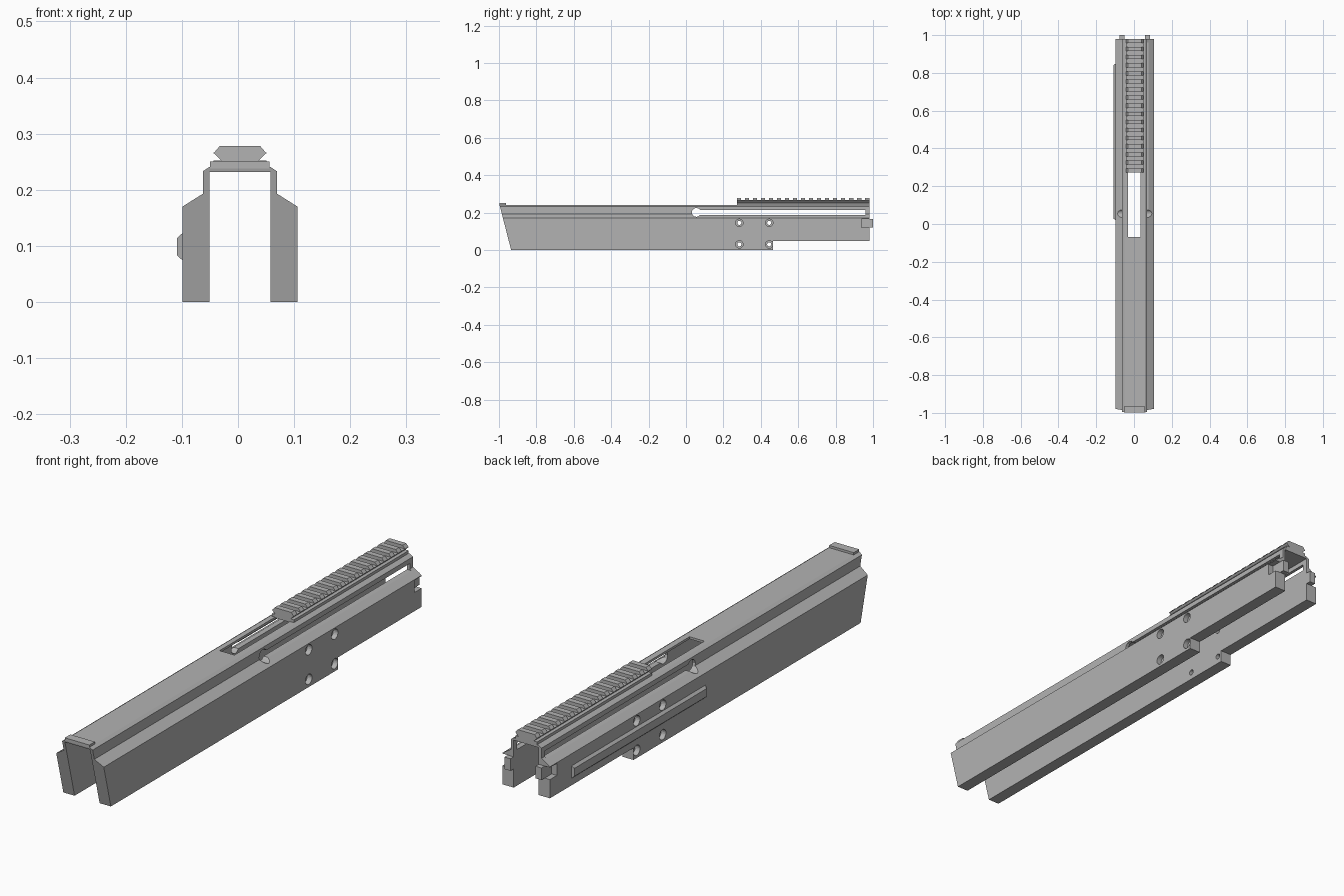
import bpy, bmesh, math
from mathutils import Vector, Matrix

if "Cube" in bpy.data.objects:
    bpy.data.objects.remove(bpy.data.objects["Cube"])

CX = 0.0035  # centre plane of the housing

grey = bpy.data.materials.new("plain grey")
grey.use_nodes = True
grey.diffuse_color = (0.45, 0.45, 0.45, 1)
grey.node_tree.nodes["Principled BSDF"].inputs["Base Color"].default_value = (0.45, 0.45, 0.45, 1)


def add_object(name, bm):
    bmesh.ops.recalc_face_normals(bm, faces=bm.faces)
    mesh = bpy.data.meshes.new(name)
    bm.to_mesh(mesh)
    bm.free()
    mesh.materials.append(grey)
    obj = bpy.data.objects.new(name, mesh)
    bpy.context.collection.objects.link(obj)
    return obj


def extrude_y(name, profile, y0, y1):
    """Sweep a closed (x, z) profile along y."""
    bm = bmesh.new()
    face = bm.faces.new([bm.verts.new((CX + x, y0, z)) for x, z in profile])
    ret = bmesh.ops.extrude_face_region(bm, geom=[face])
    verts = [v for v in ret["geom"] if isinstance(v, bmesh.types.BMVert)]
    bmesh.ops.translate(bm, verts=verts, vec=(0, y1 - y0, 0))
    return add_object(name, bm)


def box(name, x0, x1, y0, y1, z0, z1):
    return extrude_y(name, [(x0, z0), (x1, z0), (x1, z1), (x0, z1)], y0, y1)


def rod_x(name, x0, x1, y, z, r, sides=20):
    bm = bmesh.new()
    place = Matrix.Translation((CX + (x0 + x1) / 2, y, z)) @ Matrix.Rotation(math.pi / 2, 4, "Y")
    bmesh.ops.create_cone(bm, cap_ends=True, segments=sides, radius1=r, radius2=r,
                          depth=abs(x1 - x0), matrix=place)
    return add_object(name, bm)


def cut(target, cutters):
    """Subtract the cutters, bake the result and discard them."""
    for c in cutters:
        mod = target.modifiers.new("cut", "BOOLEAN")
        mod.operation = "DIFFERENCE"
        mod.solver = "EXACT"
        mod.object = c
    graph = bpy.context.evaluated_depsgraph_get()
    baked = bpy.data.meshes.new_from_object(target.evaluated_get(graph))
    target.modifiers.clear()
    target.data = baked
    for c in cutters:
        bpy.data.objects.remove(c)


# Channel-shaped housing
half = [(0.054, 0.232), (0.054, 0), (0.1025, 0), (0.1025, 0.17),
        (0.066, 0.193), (0.066, 0.233), (0.054, 0.241)]
profile = half + [(-x, z) for x, z in reversed(half)]
housing = extrude_y("housing", profile, -1.1, 0.98)

# Raked front end
bm = bmesh.new()
bm.from_mesh(housing.data)
ret = bmesh.ops.bisect_plane(bm, geom=bm.verts[:] + bm.edges[:] + bm.faces[:],
                             plane_co=(0, -0.935, 0), plane_no=(0, -0.241, -0.062),
                             clear_outer=True)
edges = [e for e in ret["geom_cut"] if isinstance(e, bmesh.types.BMEdge)]
bmesh.ops.contextual_create(bm, geom=edges)
bmesh.ops.recalc_face_normals(bm, faces=bm.faces)
bm.to_mesh(housing.data)
bm.free()

# Raised rear underside, top opening and side slots
cutters = [
    box("underside_cutter", -0.2, 0.2, 0.465, 1.1, -0.1, 0.047),
    box("top_cutter", -0.034, 0.03, -0.07, 0.4, 0.21, 0.3),
    box("slot_cutter", -0.2, 0.2, 0.05, 0.96, 0.188, 0.214),
    rod_x("slot_end_cutter", -0.2, 0.2, 0.055, 0.201, 0.024, 12),
]
# Counterbored screw holes
for y in (0.285, 0.445):
    for z in (0.03, 0.145):
        cutters.append(rod_x("hole_cutter", -0.2, 0.2, y, z, 0.011))
        for s in (-1, 1):
            cutters.append(rod_x("bore_cutter", s * 0.082, s * 0.15, y, z, 0.02))
# Rear notches
for s in (-1, 1):
    xs = sorted((s * 0.08, s * 0.15))
    cutters.append(box("notch_cutter", *xs, 0.937, 1.1, 0.12, 0.167))
cut(housing, cutters)

# Rear lugs
for s, side in ((-1, "right"), (1, "left")):
    xs = sorted((s * 0.054, s * 0.08))
    box(side + "_rear_lug", *xs, 0.937, 1.0, 0.12, 0.167)

# Front tab on the roof
box("front_tab", -0.053, 0.053, -0.997, -0.963, 0.238, 0.25)

# Accessory rail: base, lower dovetail and cross teeth
box("rail_base", -0.047, 0.047, 0.272, 0.98, 0.238, 0.252)
extrude_y("rail_core", [(-0.031, 0.25), (0.031, 0.25), (0.047, 0.266), (-0.047, 0.266)], 0.272, 0.98)
tooth = [(-0.047, 0.265), (0.047, 0.265), (0.036, 0.278), (-0.036, 0.278)]
count, length = 17, 0.022
pitch = (0.98 - 0.272 - length) / (count - 1)
for i in range(count):
    y = 0.272 + i * pitch
    extrude_y("rail_tooth", tooth, y, y + length)

# Bevelled rib on the right wall
rib = box("side_rib", -0.112, -0.1, 0.02, 0.85, 0.072, 0.125)
for v in rib.data.vertices:
    if v.co.x < CX - 0.11:
        v.co.z += 0.011 if v.co.z < 0.1 else -0.011
        v.co.y += 0.008 if v.co.y < 0.4 else -0.008
